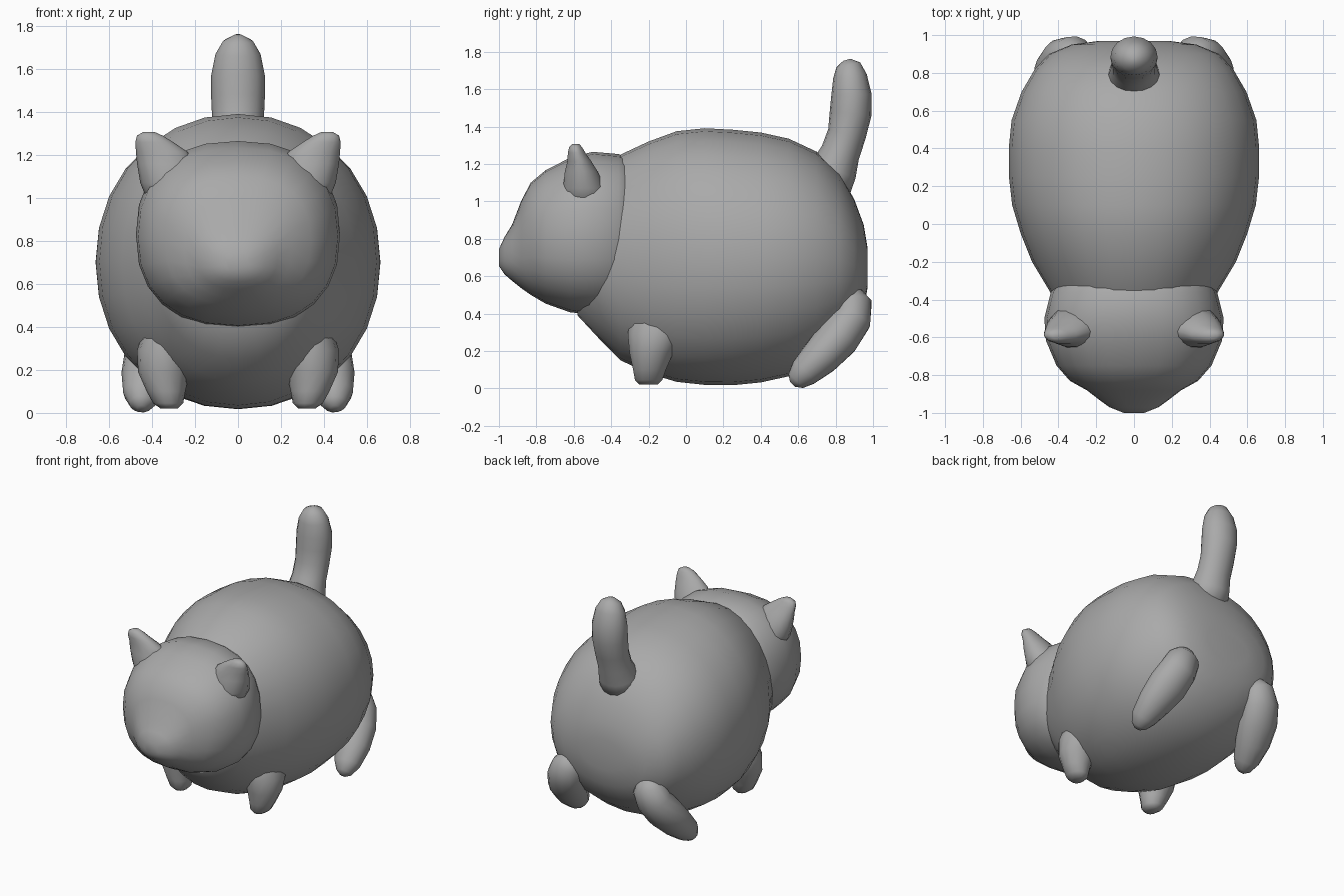
import bpy, bmesh, math
from mathutils import Vector

grey = bpy.data.materials.new("dark_grey")
grey.diffuse_color = (0.4, 0.4, 0.4, 1)


def loft(name, rings, sides, axis=None, power=2.0, mirror=False):
    """Skin rings (x, y, z, rx, rv) set square to a fixed axis or to their path."""
    bm = bmesh.new()
    centres = [Vector(r[:3]) for r in rings]
    loops = []
    for i, r in enumerate(rings):
        if axis:
            t = Vector(axis)
        else:
            t = (centres[min(i + 1, len(rings) - 1)] - centres[max(i - 1, 0)]).normalized()
        u = Vector((1, 0, 0))
        u = (u - t * u.dot(t)).normalized()
        v = t.cross(u)
        loop = []
        for k in range(sides):
            a = 2 * math.pi * k / sides
            c, s = math.cos(a), math.sin(a)
            c = math.copysign(abs(c) ** (2 / power), c)
            s = math.copysign(abs(s) ** (2 / power), s)
            loop.append(bm.verts.new(centres[i] + u * c * r[3] + v * s * r[-1]))
        loops.append(loop)
    for a, b in zip(loops, loops[1:]):
        for k in range(sides):
            n = (k + 1) % sides
            bm.faces.new((a[k], a[n], b[n], b[k]))
    bm.faces.new(loops[0])
    bm.faces.new(loops[-1])
    bmesh.ops.recalc_face_normals(bm, faces=bm.faces)
    for f in bm.faces:
        f.smooth = True
    me = bpy.data.meshes.new(name)
    bm.to_mesh(me)
    bm.free()
    me.materials.append(grey)
    ob = bpy.data.objects.new(name, me)
    bpy.context.collection.objects.link(ob)
    if mirror:
        ob.modifiers.new("Mirror", 'MIRROR')
    return ob


def along_y(profile):
    return [(0, y, z, rx, rz) for y, z, rx, rz in profile]


# Round body: y, centre height, half width, half height
loft("body", along_y([
    (-0.58, .70, .30, .31), (-0.45, .71, .40, .46), (-0.35, .70, .45, .55),
    (-0.20, .70, .54, .62), (-0.05, .705, .60, .67), (0.1, .705, .645, .686),
    (0.25, .70, .662, .683), (0.4, .70, .663, .668), (0.55, .70, .648, .635),
    (0.7, .695, .595, .57), (0.82, .685, .525, .47), (0.90, .66, .45, .35),
    (0.95, .645, .33, .23), (0.97, .645, .18, .11)]), 28, axis=(0, 1, 0), power=2.1)

# Head with short blunt muzzle
loft("head", along_y([
    (-0.28, .84, .38, .37), (-0.36, .825, .44, .428), (-0.50, .83, .475, .435),
    (-0.62, .82, .465, .413), (-0.75, .81, .41, .357), (-0.83, .80, .34, .30),
    (-0.88, .77, .25, .235), (-0.93, .725, .185, .15), (-0.97, .71, .13, .10),
    (-1.0, .70, .055, .045)]), 24, axis=(0, -1, 0), power=2.35)

# Upright tail, flared at the root
loft("tail", [
    (0, .74, 1.04, .15, .13), (0, .79, 1.17, .135, .125), (0, .825, 1.26, .12, .105),
    (0, .86, 1.36, .12, .103), (0, .88, 1.47, .125, .112), (0, .885, 1.57, .125, .108),
    (0, .877, 1.67, .105, .09), (0, .868, 1.73, .07, .065), (0, .86, 1.757, .02)], 16)

# Ears
loft("ears", [
    (.29, -.54, .96, .12, .12), (.315, -.545, 1.07, .14, .115),
    (.335, -.56, 1.16, .135, .09), (.355, -.57, 1.215, .12, .065),
    (.39, -.585, 1.26, .088, .048), (.41, -.59, 1.29, .06, .035),
    (.415, -.59, 1.308, .025, .018)],
    14, axis=(0, 0, 1), mirror=True)

# Front legs, melting into the chest
loft("front_legs", [
    (.27, -.10, .50, .10, .14), (.31, -.14, .40, .125, .16),
    (.335, -.165, .29, .135, .15), (.345, -.185, .19, .12, .12),
    (.335, -.195, .10, .09, .09), (.325, -.20, .045, .07, .075),
    (.32, -.20, .02, .04, .05)],
    14, axis=(0, 0, -1), mirror=True)

# Hind legs, slanting forward from the hock
loft("hind_legs", [
    (.29, .86, .53, .06), (.325, .89, .45, .115, .105), (.355, .88, .37, .13, .112),
    (.39, .81, .27, .14, .118), (.425, .72, .17, .12, .105), (.445, .63, .085, .09, .083),
    (.45, .587, .04, .055), (.45, .57, .022, .02)], 14, mirror=True)
